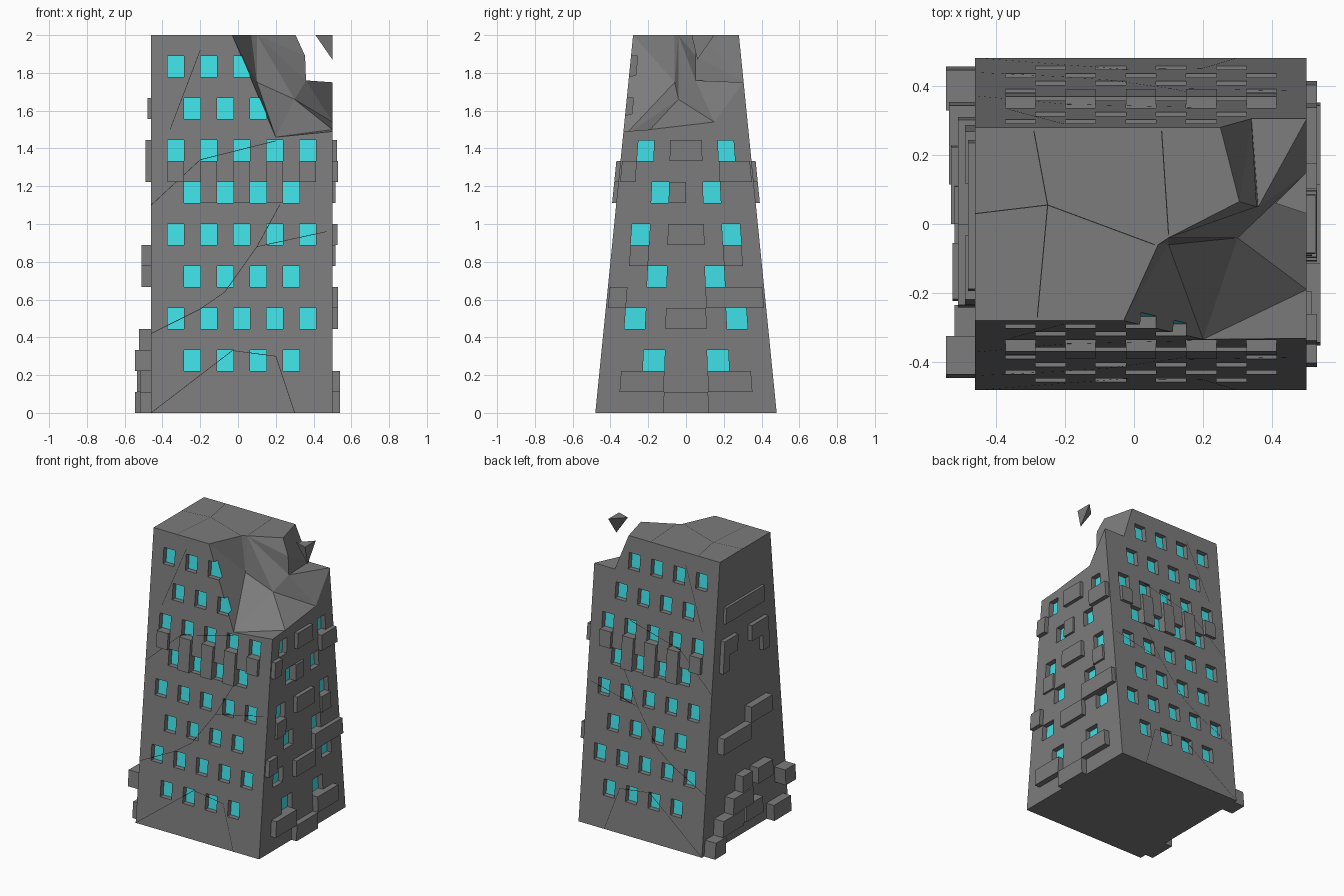
import bpy, bmesh
from mathutils import Vector

if "Cube" in bpy.data.objects:
    bpy.data.objects.remove(bpy.data.objects["Cube"])

ROW, COL = 2 / 18, 0.96 / 11          # masonry grid


def W(z):                              # half depth of the tapered tower
    return 0.48 - 0.1 * z


def mat(name, c):
    m = bpy.data.materials.new(name)
    m.diffuse_color = (*c, 1)
    m.use_nodes = True
    m.node_tree.nodes["Principled BSDF"].inputs["Base Color"].default_value = m.diffuse_color
    return m


STONE = mat("stone", (0.2, 0.2, 0.2))
GLASS = mat("cyan_glass", (0.05, 0.75, 0.8))
DARK = mat("crack_dark", (0.02, 0.02, 0.02))


def finish(bm, name, mats=(STONE,)):
    bmesh.ops.recalc_face_normals(bm, faces=bm.faces[:])
    me = bpy.data.meshes.new(name)
    bm.to_mesh(me)
    bm.free()
    for m in mats:
        me.materials.append(m)
    ob = bpy.data.objects.new(name, me)
    bpy.context.collection.objects.link(ob)
    return ob


def on_side(side, u, z, d):
    """Point on a wall at grid column u, height z, pushed out by d."""
    if side == "front":
        return (-0.46 + u * COL, -W(z) - d, z)
    if side == "back":
        return (-0.46 + u * COL, W(z) + d, z)
    if side == "right":
        return (0.5 + d, u * 0.25 * W(z), z)
    return (-0.46 - d, u * 0.25 * W(z), z)


def slab(bm, side, u0, u1, r0, r1, d0, d1, inner_mat=0):
    v = [bm.verts.new(on_side(side, u, r * ROW, d))
         for d in (d0, d1) for u, r in ((u0, r0), (u1, r0), (u1, r1), (u0, r1))]
    bm.faces.new(v[:4]).material_index = inner_mat
    bm.faces.new(v[4:])
    for i in range(4):
        j = (i + 1) % 4
        bm.faces.new((v[i], v[j], v[j + 4], v[i + 4]))


# tower body with the broken front-right corner
P = dict(A=(-.46, -W(0), 0), B=(.5, -W(0), 0), C=(.5, W(0), 0), D=(-.46, W(0), 0),
         E=(-.46, -W(2), 2), F=(-.46, W(2), 2), G=(.25, W(2), 2), H=(.305, .065, 2),
         I=(.10, -.04, 2), J=(.07, -.06, 2), K=(-.03, -W(2), 2),
         L=(.2, -W(1.46), 1.46), V=(.5, -W(1.49), 1.49), R=(.5, -.19, 1.5),
         S=(.5, .15, 1.54), T=(.5, W(1.75), 1.75), U=(.34, W(1.75), 1.75),
         N=(.36, .05, 1.76), O=(.355, .05, 1.89), M=(.3, -.04, 1.66), Q=(.1, -.06, 1.75))
bm = bmesh.new()
pv = {k: bm.verts.new(c) for k, c in P.items()}
for f in ("ABCD ABVLKE BCTSRV CDFGUT DAEF EKJIHGF "
          "KJQ KQL JIQ IHO ION INM IMQ HGU HUO OUN NUT NTS NSM SRM QML MRL LRV").split():
    bm.faces.new([pv[c] for c in f])
tower = finish(bm, "tower_body", (STONE, GLASS))

# recessed windows on front, back and right walls
bm = bmesh.new()
for side in ("front", "back"):
    for r in range(2, 17, 2):
        for c in ((2, 4, 6, 8) if r % 4 == 2 else (1, 3, 5, 7, 9)):
            if r == 16 and c > 5 and (side == "front" or c == 9):
                continue
            if r == 14 and c == 8 and side == "front":
                continue
            slab(bm, side, c, c + 1, r, r + 1, -0.035, 0.05, 1)
for r in range(2, 13, 2):
    a = 1 if r % 4 == 2 else 2
    for s in (-1, 1):
        slab(bm, "right", s * a, s * (a + 1), r, r + 0.99, -0.035, 0.05, 1)
cutter = finish(bm, "window_cutter", (STONE, GLASS))
cutter.hide_render = True
mod = tower.modifiers.new("windows", "BOOLEAN")
mod.operation, mod.object, mod.solver = "DIFFERENCE", cutter, "EXACT"
bpy.context.view_layer.objects.active = tower
bpy.ops.object.modifier_apply(modifier="windows")
bpy.data.objects.remove(cutter)

# brick bands across front and back
for side in ("front", "back"):
    bm = bmesh.new()
    for c in (1, 3, 5, 7, 9):
        slab(bm, side, c, c + 1, 11, 12, -0.01, 0.022)
    for c in (3, 5, 7):
        slab(bm, side, c, c + 1, 10, 11, -0.01, 0.022)
    finish(bm, side + "_bricks")

# right wall bricks: column range, row range, projection
bm = bmesh.new()
for u0, u1, r0, r1, d in ((-3, -1, 1, 2, .04), (1, 3, 1, 2, .04), (-1, 1, 0, 1, .04),
                          (-1, 1, 4, 5, .03), (-3.9, -3, 5, 6, .03), (1, 3.9, 5, 6, .03),
                          (-1, 1, 8, 9, .028), (-3, -2, 7, 8, .015), (2, 3, 7, 8, .015),
                          (-1, 1, 12, 13, .025), (-3.9, -3, 11, 12, .03),
                          (2, 3.9, 11, 12, .03), (-1, 0, 10, 11, .015)):
    slab(bm, "right", u0, u1, r0, r1, -0.01, d)
finish(bm, "right_bricks")

# left wall bricks
bm = bmesh.new()
for u0, u1, r0, r1, d in ((2.8, 3.8, 0, 1, .085), (-3.9, -2.9, 2, 3, .085),
                          (-3.6, -2, 0, 1, .06), (1, 3, 1, 2, .075), (-1, .6, 1, 2, .06),
                          (0, 2, 2, 3, .07), (-2, -.5, 3, 4, .065), (0, 1, 3, 4, .06),
                          (0, 3, 6, 7, .05), (-2.4, 0, 7, 8, .05),
                          (1.4, 3.2, 12, 13, .03), (2.4, 3.2, 11, 12, .03),
                          (-2.6, -.4, 12, 13, .03), (-2.6, -1.8, 11, 12, .03),
                          (-2.4, 3, 14, 15, .02)):
    slab(bm, "left", u0, u1, r0, r1, -0.01, d)
finish(bm, "left_bricks")

# floating shard beside the break
bm = bmesh.new()
for c in ((.5, .15, 2), (.41, .06, 2), (.5, .03, 2), (.5, .06, 1.87)):
    bm.verts.new(c)
bmesh.ops.convex_hull(bm, input=bm.verts[:])
finish(bm, "floating_shard")

# hairline cracks on front, back and roof
CRACKS = (((-.46, .42), (-.2, .55), (-.07, .64), (.1, .88), (.22, 1.1)),
          ((-.46, 1.1), (-.2, 1.34), (.2, 1.44)), ((-.36, 1.5), (-.2, 1.92)),
          ((-.46, 0), (-.03, .33), (.2, .3), (.3, 0)), ((.1, .88), (.47, .96)))
ROOF = (((-.46, .03), (-.25, .055), (.06, -.06)), ((-.29, .27), (-.25, .055), (-.28, -.27)),
        ((.08, .27), (.1, -.03)))
bm = bmesh.new()


def strip(a, b, n):
    a, b = Vector(a), Vector(b)
    w = (b - a).cross(n).normalized() * 0.0015
    bm.faces.new([bm.verts.new(p) for p in (a - w, b - w, b + w, a + w)])


for line in CRACKS:
    for (x0, z0), (x1, z1) in zip(line, line[1:]):
        for s in (-1, 1):
            strip((x0, s * (W(z0) + .001), z0), (x1, s * (W(z1) + .001), z1),
                  Vector((0, s, .1)))
for line in ROOF:
    for a, b in zip(line, line[1:]):
        strip((*a, 2.0005), (*b, 2.0005), Vector((0, 0, 1)))
finish(bm, "cracks", (DARK,))
